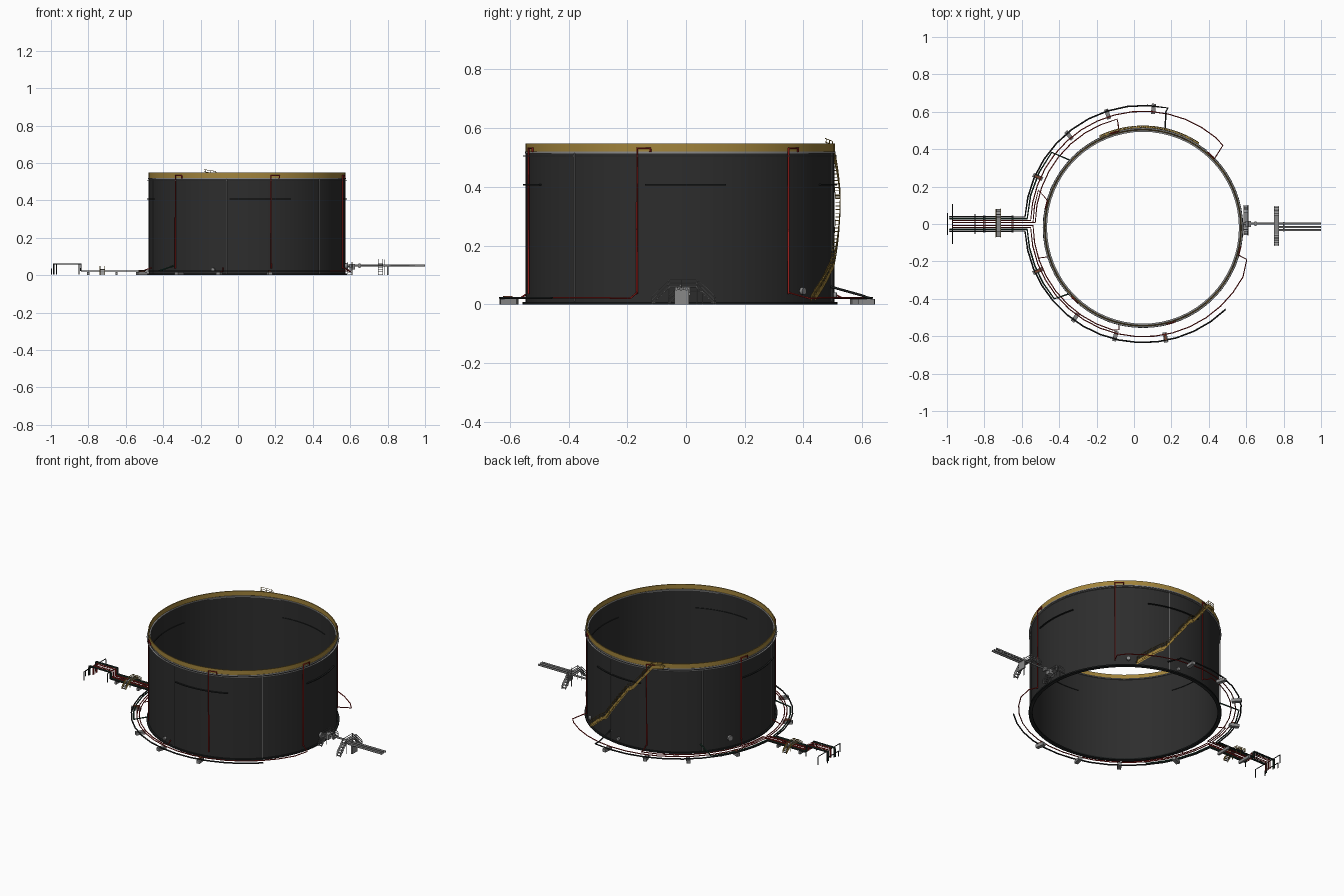
import bpy, bmesh, math
from math import sin, cos, radians, pi
from mathutils import Matrix, Vector

if "Cube" in bpy.data.objects:
    bpy.data.objects.remove(bpy.data.objects["Cube"])

CX, CY, R, H = 0.048, -0.02, 0.526, 0.52


def mat(name, c):
    m = bpy.data.materials.new(name)
    m.diffuse_color = (*c, 1)
    m.use_nodes = True
    m.node_tree.nodes["Principled BSDF"].inputs["Base Color"].default_value = m.diffuse_color
    return m


TANK = mat("dark_steel", (0.026, 0.026, 0.026))
GOLD = mat("ochre_paint", (0.36, 0.23, 0.045))
RED = mat("red_pipe", (0.30, 0.012, 0.01))
GREY = mat("grey_metal", (0.25, 0.25, 0.25))
BLACK = mat("black_pipe", (0.012, 0.014, 0.014))
GREEN = mat("dark_green_pipe", (0.012, 0.05, 0.03))
BROWN = mat("rust_brown", (0.2, 0.06, 0.03))


def finish(bm, name, m, smooth=False):
    me = bpy.data.meshes.new(name)
    bmesh.ops.recalc_face_normals(bm, faces=bm.faces)
    for f in bm.faces:
        f.smooth = smooth
    if smooth:
        for e in bm.edges:
            e.smooth = len(e.link_faces) == 2 and e.calc_face_angle(0) < 0.6
    bm.to_mesh(me)
    bm.free()
    me.materials.append(m)
    o = bpy.data.objects.new(name, me)
    bpy.context.collection.objects.link(o)
    return o


def ring(name, r0, r1, z0, z1, m, a0=0, a1=360, n=64):
    """Rectangular section swept round the tank axis."""
    bm = bmesh.new()
    full = a1 - a0 >= 360
    rows = []
    for i in range(n if full else n + 1):
        a = radians(a0 + (a1 - a0) * i / n)
        rows.append([bm.verts.new((CX + r * cos(a), CY + r * sin(a), z))
                     for r, z in ((r0, z0), (r1, z0), (r1, z1), (r0, z1))])
    for i in range(n):
        p, q = rows[i], rows[(i + 1) % len(rows)]
        for k in range(4):
            bm.faces.new((p[k], q[k], q[(k + 1) % 4], p[(k + 1) % 4]))
    if not full:
        bm.faces.new(rows[0])
        bm.faces.new(rows[-1])
    return finish(bm, name, m, True)


def boxes(name, items, m):
    """items: (centre, size, z rotation in degrees)"""
    bm = bmesh.new()
    for c, s, rot in items:
        M = Matrix.Translation(c) @ Matrix.Rotation(radians(rot), 4, 'Z') @ Matrix.Diagonal((*s, 1))
        bmesh.ops.create_cube(bm, size=1, matrix=M)
    return finish(bm, name, m)


def tubes(name, paths, rad, m):
    cu = bpy.data.curves.new(name + "_path", 'CURVE')
    cu.dimensions = '3D'
    cu.bevel_depth, cu.bevel_resolution, cu.use_fill_caps = rad, 1, True
    for p in paths:
        s = cu.splines.new('POLY')
        s.points.add(len(p) - 1)
        for pt, co in zip(s.points, p):
            pt.co = (*co, 1)
    tmp = bpy.data.objects.new(name + "_tmp", cu)
    bpy.context.collection.objects.link(tmp)
    me = bpy.data.meshes.new_from_object(tmp.evaluated_get(bpy.context.evaluated_depsgraph_get()))
    bpy.data.objects.remove(tmp)
    me.materials.clear()
    me.materials.append(m)
    o = bpy.data.objects.new(name, me)
    bpy.context.collection.objects.link(o)
    return o


def wall(a, z, off=0.006):
    a = radians(a)
    return (CX + (R + off) * cos(a), CY + (R + off) * sin(a), z)


# tank shell, base flange, top rim, girder rings
ring("tank_shell", R - 0.006, R, 0, H, TANK)
ring("base_flange", R - 0.012, R + 0.01, 0, 0.008, BLACK)
ring("top_rim", R - 0.004, R + 0.001, H, 0.548, GOLD)
ring("rim_walkway", R - 0.013, R + 0.003, H - 0.006, H, GREY)
ring("wind_girder", R, R + 0.009, 0.503, 0.507, GREY)
for i, (a, w) in enumerate(((2, 15), (82, 18), (182, 18), (278, 18))):
    ring(f"stiffener_{i}", R - 0.01, R + 0.009, 0.405, 0.409, BLACK, a - w, a + w, 14)

# red risers with hooked tops, grey conduits between them
tubes("red_risers", [[wall(a, 0.035), wall(a, 0.532), wall(a + 5, 0.532), wall(a + 5, 0.518)]
                     for a in range(44, 360, 60)], 0.0038, RED)
tubes("grey_conduits", [[wall(a, 0.01, 0.003), wall(a, 0.515, 0.003)]
                        for a in (78, 138, 198, 258, 317)], 0.0025, GREY)


# ring mains: from the left pipe rack, round the tank, into the wall
def main(r, y, end, side, tail, start=-0.84, z=0.022):
    pts = [(start, side * y, z)]
    a0 = 180 - math.degrees(math.asin(y / r))
    n = max(2, int(abs(a0 - end) / 9))
    for i in range(n + 1):
        a = radians(a0 + (end - a0) * i / n)
        pts.append((0.05 + r * cos(a), side * r * sin(a), z))
    return pts + tail


tubes("black_ring_mains", [
    main(0.634, 0.038, 78, 1, [(0.17, 0.6, 0.03), wall(77, 0.06, 0)]),
    main(0.634, 0.038, 46, -1, [])], 0.0042, BLACK)
tubes("green_ring_mains", [
    main(0.622, 0.028, 142, 1, [wall(137, 0.05, 0)]),
    main(0.622, 0.028, 140, -1, [wall(222, 0.05, 0)])], 0.004, GREEN)
tubes("red_ring_mains", [
    main(0.603, 0.018, 50, 1, [(0.475, 0.42, 0.02), wall(44, 0.04)]),
    main(0.603, 0.018, 28, -1, [(0.603, -0.19, 0.02), wall(344, 0.04)]),
    main(0.578, 0.008, 104, 1, [(-0.085, 0.535, 0.02), wall(104, 0.04)]),
    main(0.59, 0.008, 106, -1, [(-0.08, -0.565, 0.02), wall(256, 0.04)]),
    main(0.59, 0.008, 162, 1, [wall(164, 0.04)]),
    main(0.59, 0.008, 162, -1, [wall(197, 0.04)])], 0.003, RED)

# pipe sleepers under the mains
def sleepers(angles, s=(0.055, 0.022, 0.018)):
    return [((0.05 + 0.618 * cos(radians(a)), 0.618 * sin(radians(a)), 0.009), s, a) for a in angles]


boxes("pipe_sleepers", sleepers((85, 108, 130, 156, 204, 234, 256, 281)), GREY)
boxes("sleeper_clamps", [((c[0], c[1], 0.021), (0.03, 0.012, 0.014), a)
                         for c, s, a in sleepers((156, 204, 281))], BROWN)

# left pipe rack: raised pipe ends and portal frames
def raised(y, x=-0.985):
    return [(-0.84, y, 0.022), (-0.84, y, 0.06), (x, y, 0.06), (x, y, 0.004)]


tubes("rack_black_pipes", [raised(y) for y in (-0.038, 0.038)], 0.004, BLACK)
tubes("rack_green_pipes", [raised(y) for y in (-0.028, 0.028)], 0.0035, GREEN)
tubes("rack_red_pipes", [raised(y, -0.97) for y in (-0.018, -0.008, 0.008, 0.018)], 0.003, RED)
tubes("rack_frames", [[(x, -w, 0.003), (x, -w, h), (x, w, h), (x, w, 0.003)]
                      for x, w, h in ((-0.97, 0.105, 0.055), (-0.997, 0.055, 0.035),
                                      (-0.85, 0.05, 0.055))], 0.003, BLACK)
boxes("rack_sleepers", [((x, 0, 0.009), (0.012, 0.09, 0.016), 0) for x in (-0.8, -0.65)], GREY)


# step-over crossings: deck, treads, handrails
def crossover(name, x, y, w, half, top, rail, m_rail):
    deck = half * 0.45
    items = [((x, y, top), (w, deck * 2, 0.004), 0)]
    rails = []
    for s in (-1, 1):
        for k in range(5):
            t = (k + 0.5) / 5
            items.append(((x, y + s * (deck + (half - deck) * t), top * (1 - t)),
                          (w, (half - deck) / 6, 0.003), 0))
        e = x + s * w / 2
        for h in (0, rail * 0.5, rail):
            rails.append([(e, y - half, 0.003 + h), (e, y - deck, top + h),
                          (e, y + deck, top + h), (e, y + half, 0.003 + h)])
        for d in (-1, 1):
            rails.append([(e, y + d * deck, 0), (e, y + d * deck, top + rail)])
            rails.append([(e, y + d * half, 0), (e, y + d * half, rail)])
    boxes(name + "_treads", items, GREY)
    tubes(name + "_rails", rails, 0.002, m_rail)


crossover("left_crossover", -0.725, 0.005, 0.026, 0.075, 0.032, 0.016, GOLD)
crossover("right_crossover", 0.762, -0.01, 0.024, 0.105, 0.06, 0.024, GREY)
crossover("tank_side_steps", 0.598, 0.02, 0.022, 0.08, 0.045, 0.025, GREY)

# right-hand outlet pipes with valves and supports
tubes("outlet_pipes", [[(x, y, 0.052), (1.0, y, 0.052)]
                       for x, y in ((0.57, 0.002), (0.77, -0.017), (0.77, -0.033))], 0.0055, GREY)
boxes("outlet_supports", [((0.8, -0.015, 0.025), (0.008, 0.05, 0.05), 0),
                          ((0.65, 0.002, 0.05), (0.012, 0.024, 0.024), 0),
                          ((0.61, 0.0, 0.045), (0.03, 0.03, 0.03), 0)], GREY)
tubes("valve_stem", [[(0.785, -0.015, 0), (0.785, -0.015, 0.084)]], 0.002, GREY)

# spiral stair on the back wall: stringer bands, treads and handrail
steps = [(57, 0.02), (71, 0.12), (74, 0.135), (92, 0.36), (95, 0.375), (108, 0.525), (115, 0.535)]


def stair_z(a):
    for (a0, z0), (a1, z1) in zip(steps, steps[1:]):
        if a <= a1:
            return z0 + (z1 - z0) * (a - a0) / (a1 - a0)
    return steps[-1][1]


A = [57 + k for k in range(59)]
for nm, off in (("inner", 0.004), ("outer", 0.019)):
    bm = bmesh.new()
    rows = [(bm.verts.new(wall(a, stair_z(a) - 0.012, off)), bm.verts.new(wall(a, stair_z(a) + 0.01, off)))
            for a in A]
    for p, q in zip(rows, rows[1:]):
        bm.faces.new((p[0], q[0], q[1], p[1]))
    finish(bm, f"stair_{nm}_stringer", GOLD)
boxes("stair_treads", [(wall(a, stair_z(a), 0.0115), (0.016, 0.0085, 0.003), a) for a in A], GOLD)
tubes("stair_handrail", [[wall(a, stair_z(a) + h, 0.019) for a in A] for h in (0.018, 0.03)] +
      [[wall(a, stair_z(a), 0.019), wall(a, stair_z(a) + 0.03, 0.019)] for a in A[::3]], 0.0014, GOLD)

# manholes and nozzles low on the wall
bm = bmesh.new()
for a, z, r in ((156, 0.06, 0.016), (52, 0.045, 0.012), (84, 0.03, 0.01), (250, 0.03, 0.01), (0, 0.05, 0.016)):
    d = Vector((cos(radians(a)), sin(radians(a)), 0))
    M = Matrix.Translation(wall(a, z, 0.004)) @ d.to_track_quat('Z', 'Y').to_matrix().to_4x4()
    bmesh.ops.create_cone(bm, cap_ends=True, segments=16, radius1=r, radius2=r, depth=0.014, matrix=M)
finish(bm, "manholes", GREY, True)
